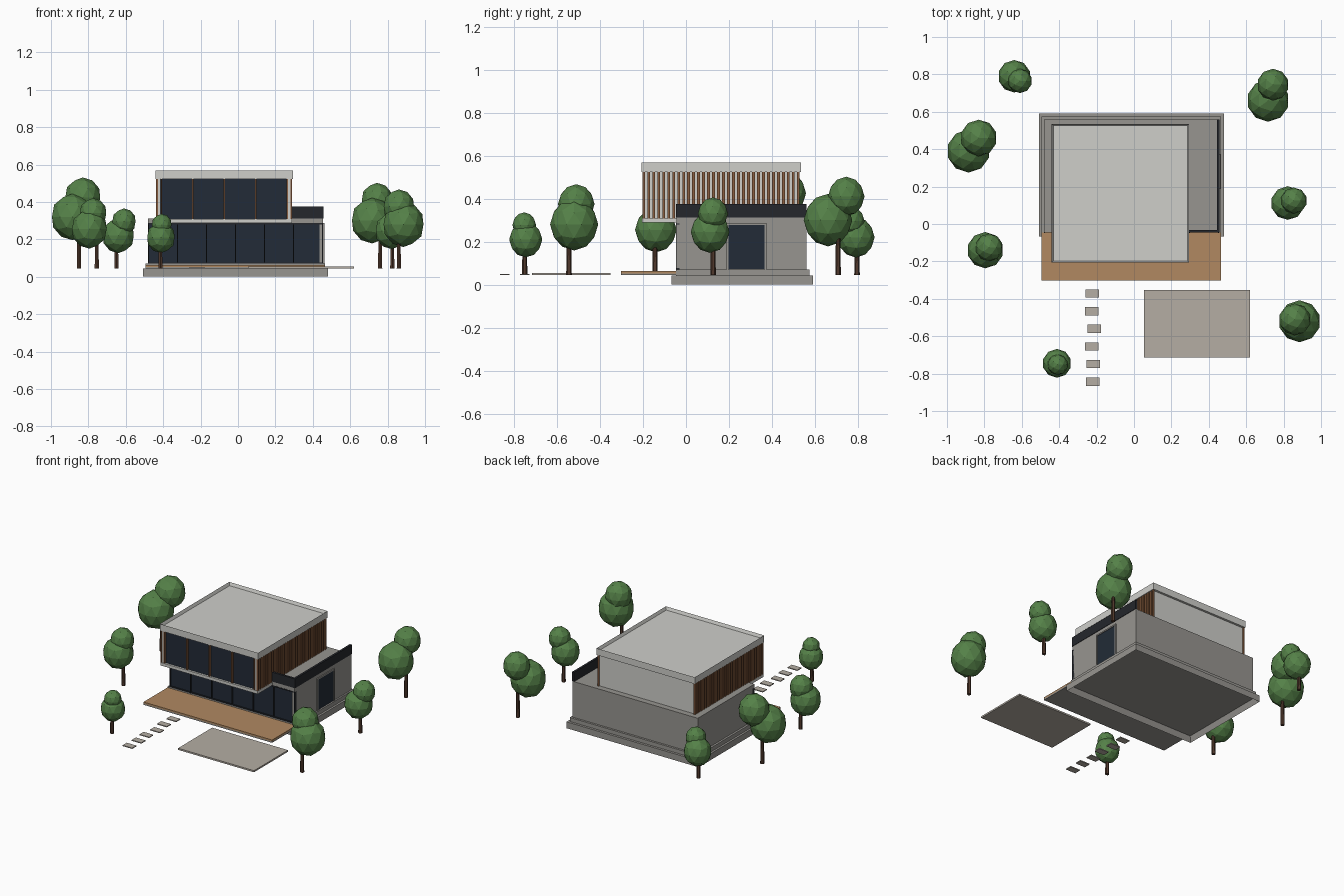
import bpy, bmesh
from mathutils import Matrix, Vector


def mat(name, rgb):
    m = bpy.data.materials.new(name)
    m.diffuse_color = (*rgb, 1)
    return m


WHITE = mat("white_render", (0.62, 0.62, 0.59))
STONE = mat("grey_stone", (0.31, 0.30, 0.28))
PAVING = mat("paving", (0.46, 0.42, 0.37))
DARK = mat("dark_metal", (0.018, 0.020, 0.025))
GLASS = mat("dark_glass", (0.016, 0.024, 0.038))
WOOD = mat("deck_wood", (0.44, 0.25, 0.12))
SLAT = mat("slat_wood", (0.25, 0.11, 0.05))
BARK = mat("bark", (0.08, 0.04, 0.025))
LEAF = mat("leaves", (0.09, 0.22, 0.065))


def finish(name, bm, material):
    me = bpy.data.meshes.new(name)
    bm.to_mesh(me)
    bm.free()
    ob = bpy.data.objects.new(name, me)
    ob.data.materials.append(material)
    bpy.context.collection.objects.link(ob)
    return ob


def add_box(bm, x, y, z):
    """Add a box from three (min, max) ranges."""
    c = Vector([(a + b) / 2 for a, b in (x, y, z)])
    s = [b - a for a, b in (x, y, z)]
    bmesh.ops.create_cube(bm, size=1, matrix=Matrix.Translation(c) @ Matrix.Diagonal((*s, 1)))


def box(name, x, y, z, material):
    return boxes(name, [(x, y, z)], material)


def boxes(name, ranges, material):
    bm = bmesh.new()
    for r in ranges:
        add_box(bm, *r)
    return finish(name, bm, material)


def tray(name, x, y, z, rim, depth, side, material):
    """Box whose top (side=1) or bottom (side=-1) is recessed inside a rim."""
    bm = bmesh.new()
    add_box(bm, x, y, z)
    bm.normal_update()
    face = [f for f in bm.faces if f.normal.z * side > 0.9]
    bmesh.ops.inset_region(bm, faces=face, thickness=rim)
    bmesh.ops.translate(bm, verts=face[0].verts, vec=(0, 0, -depth * side))
    return finish(name, bm, material)


# Plinth and floor step
tray("plinth", (-0.508, 0.48), (-0.068, 0.59), (0, 0.043), 0.018, 0.038, -1, STONE)
box("floor_step", (-0.494, 0.466), (-0.046, 0.574), (0.043, 0.07), STONE)

# Ground floor: walls, glazed front, flat roof
box("back_wall", (-0.48, 0.455), (0.535, 0.56), (0.07, 0.31), STONE)
box("left_wall", (-0.48, -0.46), (-0.025, 0.535), (0.07, 0.31), STONE)
box("right_wall", (0.435, 0.455), (-0.045, 0.535), (0.07, 0.31), STONE)
box("lower_roof", (-0.48, 0.455), (-0.045, 0.56), (0.285, 0.312), STONE)
box("lower_glass", (-0.475, 0.44), (-0.038, -0.025), (0.07, 0.288), GLASS)
step = 0.93 / 6
frame = [((-0.48 + i * step, -0.475 + i * step), (-0.047, -0.025), (0.07, 0.288)) for i in range(7)]
frame += [((-0.48, 0.455), (-0.046, -0.03), z) for z in ((0.07, 0.077), (0.28, 0.288))]
boxes("lower_window_frame", frame, DARK)

# Dark parapet on the right side and front
boxes("parapet", [((0.443, 0.458), (-0.046, 0.56), (0.312, 0.375)),
                  ((0.285, 0.443), (-0.046, -0.031), (0.312, 0.375))], DARK)

# Side door and its surround
box("side_door", (0.45, 0.458), (0.197, 0.365), (0.072, 0.278), GLASS)
boxes("door_surround", [((0.45, 0.462), (0.188, 0.197), (0.07, 0.287)),
                        ((0.45, 0.462), (0.365, 0.374), (0.07, 0.287)),
                        ((0.45, 0.462), (0.197, 0.365), (0.278, 0.287))], STONE)

# Upper floor: slab, shell and recessed roof
box("upper_slab", (-0.436, 0.29), (-0.204, 0.525), (0.288, 0.308), WHITE)
box("upper_walls", (-0.428, 0.28), (-0.175, 0.52), (0.308, 0.525), WHITE)
boxes("front_fins", [((-0.428, -0.414), (-0.2, -0.17), (0.308, 0.525)),
                     ((0.266, 0.28), (-0.2, -0.17), (0.308, 0.525))], WHITE)
tray("upper_roof", (-0.44, 0.294), (-0.206, 0.535), (0.523, 0.568), 0.012, 0.02, 1, WHITE)

# Upper glazing with wooden mullions
box("upper_glass", (-0.414, 0.266), (-0.19, -0.17), (0.308, 0.524), GLASS)
boxes("upper_mullions", [((-0.413 + i * 0.168, -0.406 + i * 0.168), (-0.202, -0.18), (0.308, 0.523))
                         for i in range(5)], SLAT)

# Vertical slats on both sides
slats = []
for i in range(32):
    y = -0.203 + i * 0.0232
    for x in ((0.28, 0.29), (-0.438, -0.428)):
        slats.append((x, (y, y + 0.0125), (0.308, 0.523)))
boxes("side_slats", slats, SLAT)

# Deck, patio and stepping stones
box("deck_base", (-0.494, 0.466), (-0.302, -0.046), (0.044, 0.053), STONE)
box("deck", (-0.494, 0.466), (-0.302, -0.046), (0.053, 0.063), WOOD)
box("patio", (0.053, 0.62), (-0.715, -0.352), (0.044, 0.055), PAVING)
for i, x in enumerate((-0.222, -0.226, -0.212, -0.226, -0.218, -0.22)):
    y = -0.372 - i * 0.0942
    box("stepping_stone", (x - 0.036, x + 0.036), (y - 0.022, y + 0.022), (0.044, 0.05), PAVING)


# Low-poly trees: tapered trunk and faceted crown lobes (x, y, z, radius)
def tree(tx, ty, lobes):
    top = lobes[0][2]
    bm = bmesh.new()
    bmesh.ops.create_cone(bm, cap_ends=True, segments=6, radius1=0.013, radius2=0.009,
                          depth=top - 0.045, matrix=Matrix.Translation((tx, ty, (top + 0.045) / 2)))
    finish("tree_trunk", bm, BARK)
    bm = bmesh.new()
    for x, y, z, r in lobes:
        bmesh.ops.create_icosphere(bm, subdivisions=2, radius=1, matrix=Matrix.Translation((x, y, z))
                                   @ Matrix.Diagonal((r, r, r * 1.08, 1)))
    finish("tree_crown", bm, LEAF)


tree(-0.65, 0.795, [(-0.64, 0.79, 0.22, 0.087), (-0.61, 0.765, 0.295, 0.065)])
tree(-0.85, 0.40, [(-0.885, 0.39, 0.32, 0.115), (-0.83, 0.46, 0.425, 0.098)])
tree(-0.755, -0.144, [(-0.795, -0.14, 0.255, 0.097), (-0.775, -0.125, 0.34, 0.074)])
tree(-0.415, -0.75, [(-0.412, -0.745, 0.21, 0.077), (-0.408, -0.752, 0.277, 0.055)])
tree(0.76, 0.707, [(0.717, 0.66, 0.30, 0.113), (0.743, 0.745, 0.41, 0.085)])
tree(0.825, 0.126, [(0.822, 0.112, 0.245, 0.09), (0.855, 0.125, 0.33, 0.07)])
tree(0.86, -0.544, [(0.885, -0.52, 0.28, 0.112), (0.86, -0.51, 0.375, 0.085)])
